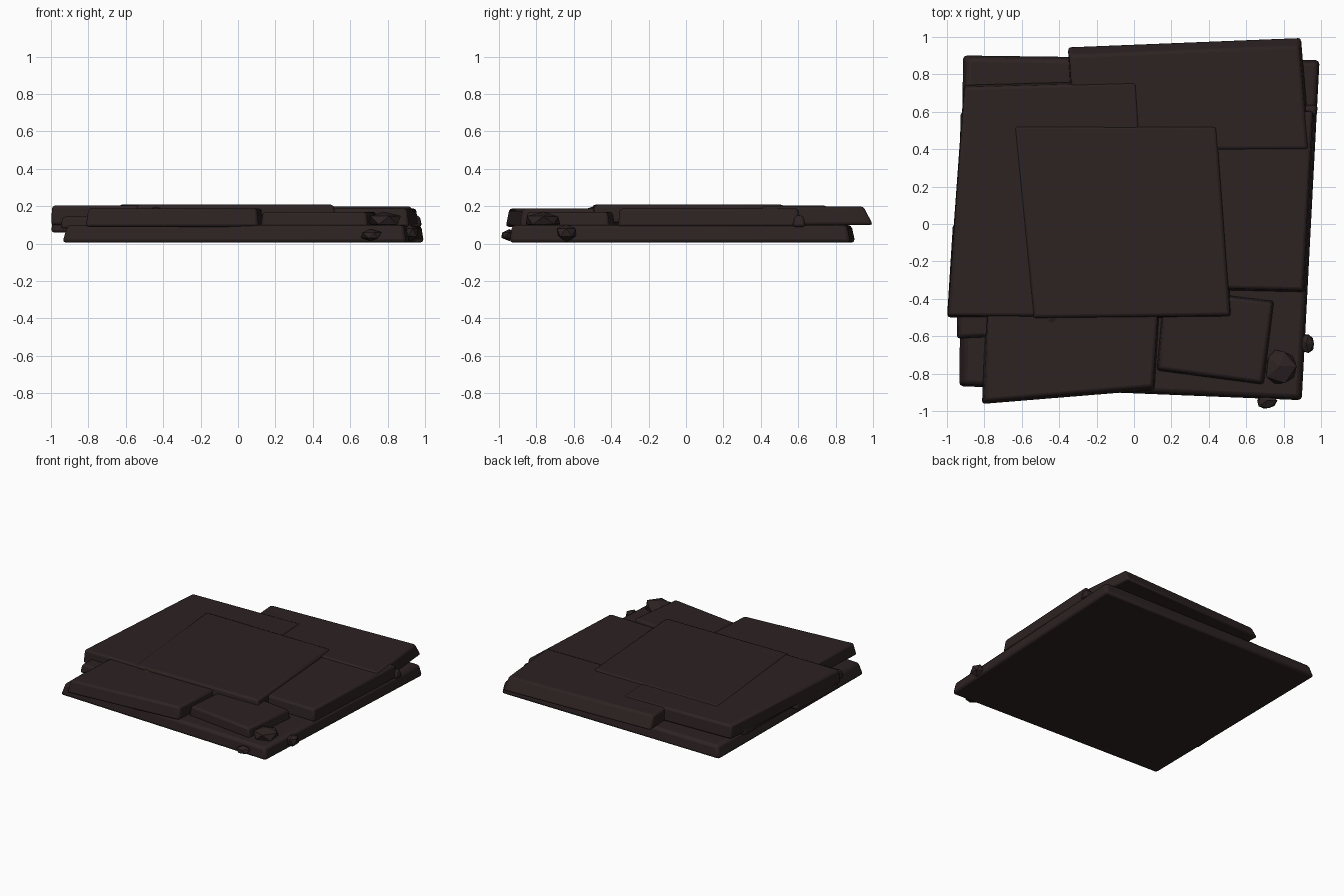
import bpy, bmesh, random
from mathutils import Vector

if "Cube" in bpy.data.objects:
    bpy.data.objects.remove(bpy.data.objects["Cube"])

mat = bpy.data.materials.new("dark_stone")
mat.diffuse_color = (0.026, 0.016, 0.016, 1)
mat.use_nodes = True
mat.node_tree.nodes["Principled BSDF"].inputs["Base Color"].default_value = mat.diffuse_color


def finish(bm, name):
    bmesh.ops.recalc_face_normals(bm, faces=bm.faces)
    me = bpy.data.meshes.new(name)
    bm.to_mesh(me)
    bm.free()
    ob = bpy.data.objects.new(name, me)
    bpy.context.collection.objects.link(ob)
    me.materials.append(mat)
    return ob


def slab(name, pts, z0, z1, insets=(0.012,) * 4, bevel=0.015):
    """Four-sided slab; pts run counter-clockwise from front left.
    insets = how far the top leans in at front, right, back, left."""
    f, r, b, l = insets
    shift = [(l, f), (-r, f), (-r, -b), (l, -b)]
    bm = bmesh.new()
    low = [bm.verts.new((x, y, z0)) for x, y in pts]
    top = [bm.verts.new((x + s, y + t, z1)) for (x, y), (s, t) in zip(pts, shift)]
    bm.faces.new(low[::-1])
    bm.faces.new(top)
    for i in range(4):
        j = (i + 1) % 4
        bm.faces.new((low[i], low[j], top[j], top[i]))
    ob = finish(bm, name)
    m = ob.modifiers.new("worn_edges", 'BEVEL')
    m.width = bevel
    m.segments = 2
    bpy.context.view_layer.objects.active = ob
    ob.select_set(True)
    bpy.ops.object.shade_smooth_by_angle(angle=0.5)
    ob.select_set(False)


def rock(name, loc, size, seed):
    random.seed(seed)
    bm = bmesh.new()
    bmesh.ops.create_icosphere(bm, subdivisions=1, radius=1)
    for v in bm.verts:
        k = random.uniform(0.82, 1.05)
        v.co = Vector([c * s * k for c, s in zip(v.co, size)]) + Vector(loc)
    finish(bm, name)


# Bottom layer
slab("base_slab", [(-0.94, -0.87), (0.90, -0.945), (0.995, 0.88), (-0.92, 0.905)],
     0.005, 0.10, (0.015, 0.015, 0.02, 0.03), 0.02)

# Middle layer
slab("front_left_slab", [(-0.815, -0.965), (0.11, -0.89), (0.14, -0.40), (-0.79, -0.40)],
     0.09, 0.188, (0.02, 0.01, 0.01, 0.015))
slab("front_right_slab", [(0.12, -0.785), (0.695, -0.86), (0.75, -0.41), (0.16, -0.34)],
     0.09, 0.17)
slab("left_under_slab", [(-0.95, -0.615), (-0.60, -0.60), (-0.58, 0.60), (-0.93, 0.60)],
     0.08, 0.145)
slab("right_slab", [(0.25, -0.35), (0.915, -0.365), (0.965, 0.61), (0.30, 0.62)],
     0.09, 0.188)
slab("right_chip", [(0.80, 0.56), (0.98, 0.57), (0.985, 0.64), (0.80, 0.64)],
     0.09, 0.15)

# Upper layer
slab("back_slab", [(-0.32, 0.385), (0.945, 0.39), (0.895, 1.0), (-0.355, 0.95)],
     0.10, 0.198, (0.01, 0.015, 0.05, 0.01))
slab("left_slab", [(-1.0, -0.50), (0.10, -0.505), (0.02, 0.77), (-0.91, 0.745)],
     0.10, 0.203, (0.01, 0.01, 0.015, 0.005))
slab("left_slab_lip", [(-1.0, -0.48), (-0.80, -0.50), (-0.80, 0.0), (-0.97, 0.0)],
     0.06, 0.16)
slab("top_slab", [(-0.55, -0.512), (0.525, -0.50), (0.45, 0.53), (-0.65, 0.535)],
     0.11, 0.208)

# Loose rubble at the front right corner
rock("rubble_large", (0.78, -0.76, 0.125), (0.10, 0.11, 0.05), 1)
rock("rubble_side", (0.92, -0.64, 0.06), (0.05, 0.06, 0.05), 2)
rock("rubble_front", (0.71, -0.945, 0.045), (0.06, 0.055, 0.035), 3)
rock("rubble_left", (-0.44, -0.50, 0.17), (0.05, 0.05, 0.03), 4)
